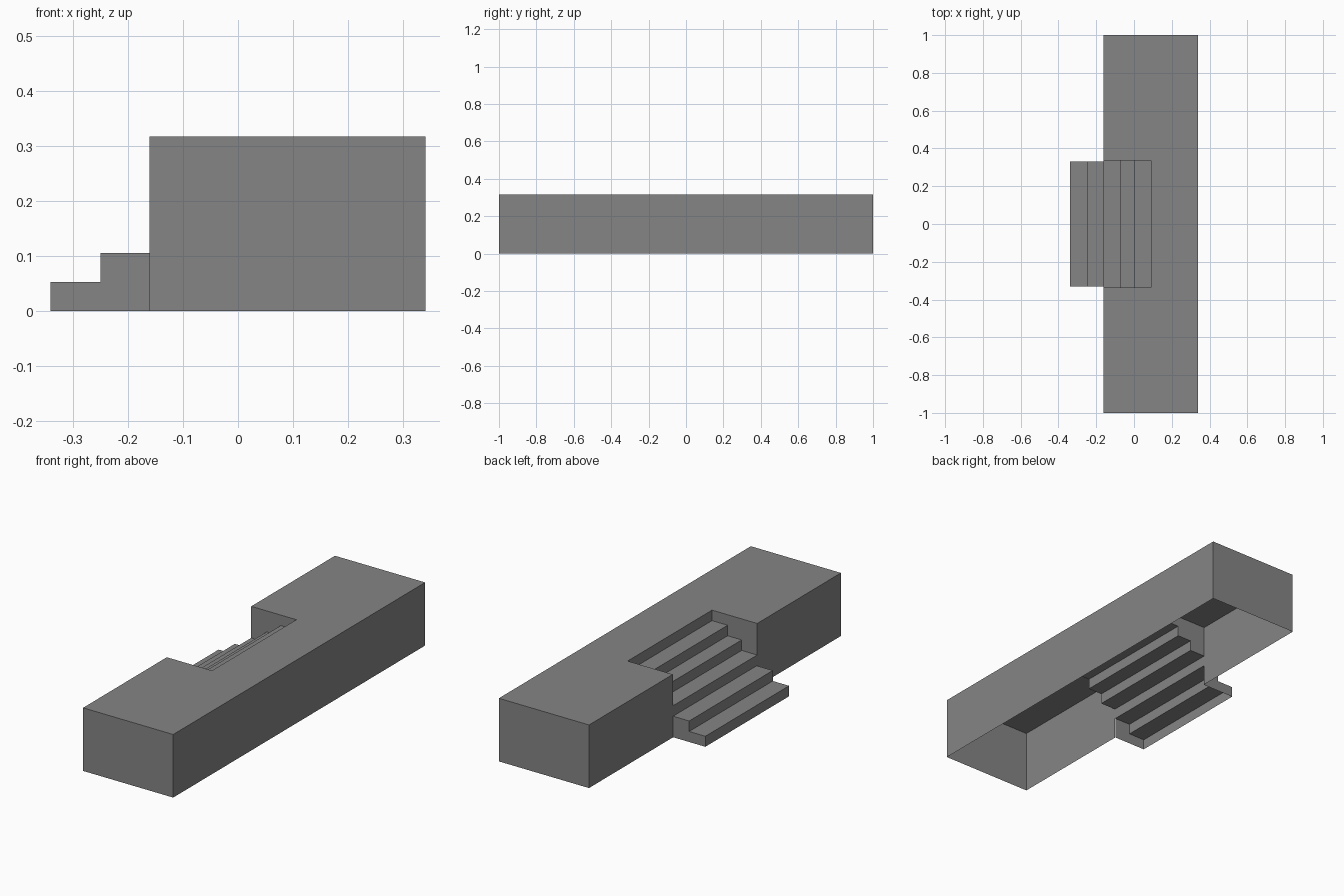
import bpy
import bmesh
from mathutils import Vector

cube = bpy.data.objects.get("Cube")
if cube:
    bpy.data.objects.remove(cube, do_unlink=True)

# Main dimensions
BACK, FRONT, END, TOP = 0.34, -0.161, 1.0, 0.317
NOTCH = 0.335          # half width of the recess
STAIR = 0.332          # half width of the projecting steps
RISERS = [-0.34, -0.25, FRONT, -0.075, 0.003, 0.09]
RISE = TOP / len(RISERS)

grey = bpy.data.materials.new("concrete grey")
grey.use_nodes = True
colour = (0.235, 0.235, 0.235, 1)
grey.diffuse_color = colour
grey.node_tree.nodes["Principled BSDF"].inputs["Base Color"].default_value = colour


def build(name, panels):
    """Make an open shell from (outward direction, corner points) panels."""
    bm = bmesh.new()
    for out, points in panels:
        face = bm.faces.new([bm.verts.new(p) for p in points])
        face.normal_update()
        if face.normal.dot(Vector(out)) < 0:
            face.normal_flip()
    bmesh.ops.remove_doubles(bm, verts=bm.verts, dist=0.0001)
    mesh = bpy.data.meshes.new(name)
    bm.to_mesh(mesh)
    bm.free()
    mesh.materials.append(grey)
    obj = bpy.data.objects.new(name, mesh)
    bpy.context.collection.objects.link(obj)


def at_x(x, y, z0, z1):
    return [(x, -y, z0), (x, y, z0), (x, y, z1), (x, -y, z1)]


def side(y, outline):
    return [(x, y, z) for x, z in outline]


# Stair profile: bottom and top of each riser in turn
profile = []
for i, x in enumerate(RISERS):
    profile += [(x, i * RISE), (x, (i + 1) * RISE)]
lower, upper = profile[:5], profile[5:]

# Platform: hollow block, open below, with a recess for the stairs
inner = RISERS[-1]
deck = [(FRONT, -END), (BACK, -END), (BACK, END), (FRONT, END),
        (FRONT, NOTCH), (inner, NOTCH), (inner, -NOTCH), (FRONT, -NOTCH)]
panels = [((0, 0, 1), [(x, y, TOP) for x, y in deck]),
          ((1, 0, 0), at_x(BACK, END, 0, TOP))]
for s in (-1, 1):
    panels.append(((0, s, 0), side(s * END, [(FRONT, 0), (BACK, 0), (BACK, TOP), (FRONT, TOP)])))
    panels.append(((-1, 0, 0), [(FRONT, s * y, z) for y, z in
                                ((NOTCH, 0), (END, 0), (END, TOP), (NOTCH, TOP))]))
    # Recess cheek, above the treads only
    panels.append(((0, -s, 0), side(s * NOTCH, upper + [(FRONT, TOP)])))
build("platform", panels)

# Stairs: folded risers and treads, open below
panels = []
for i, x in enumerate(RISERS):
    half = STAIR if i < 2 else NOTCH
    z = (i + 1) * RISE
    panels.append(((-1, 0, 0), at_x(x, half, i * RISE, z)))
    if i + 1 < len(RISERS):
        x2 = RISERS[i + 1]
        panels.append(((0, 0, 1), [(x, -half, z), (x2, -half, z), (x2, half, z), (x, half, z)]))
# Closed ends of the projecting steps
for s in (-1, 1):
    panels.append(((0, s, 0), side(s * STAIR, lower + [(FRONT, 0)])))
build("stairs", panels)
